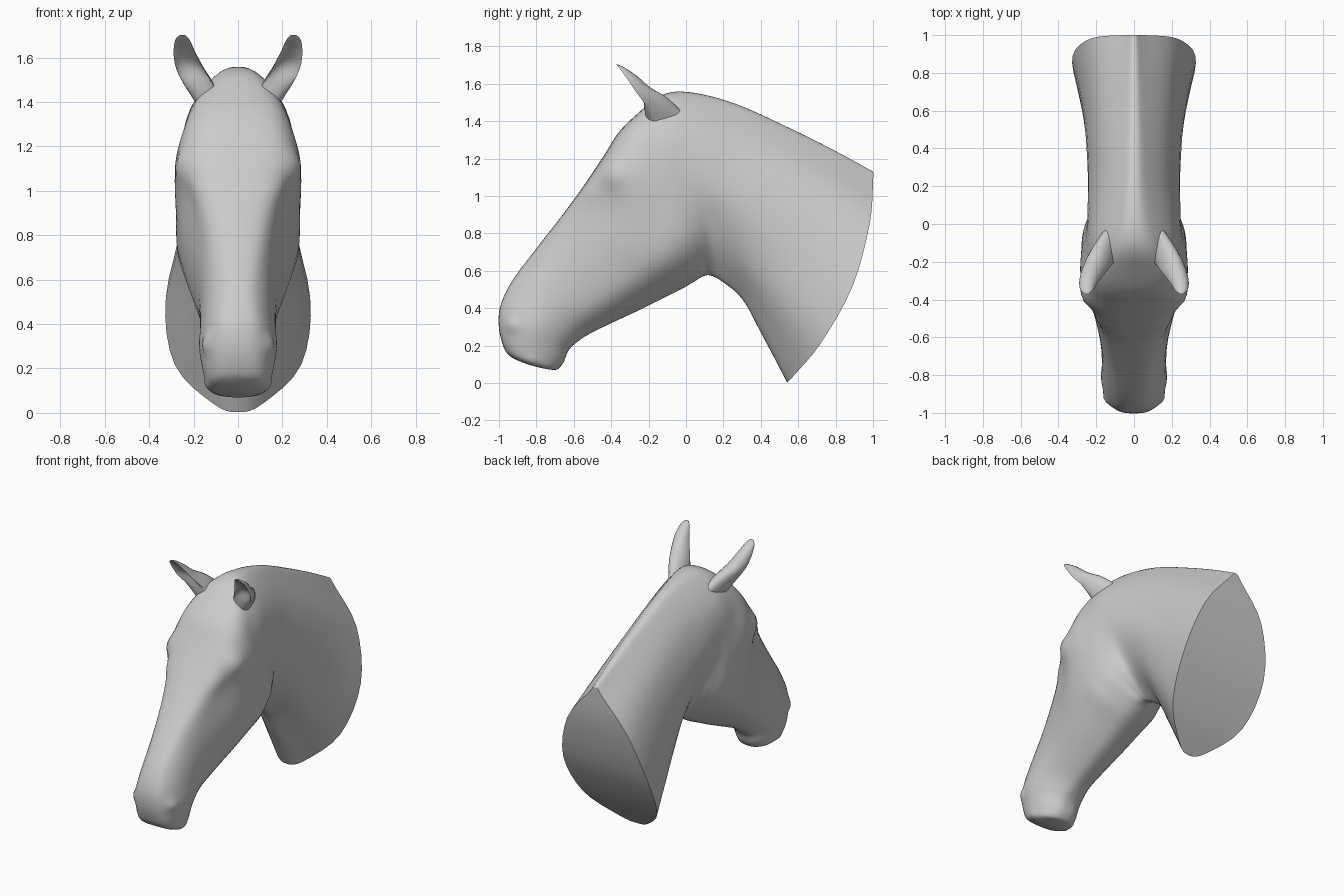
import bpy, bmesh, math
from mathutils import Vector

if "Cube" in bpy.data.objects:
    bpy.data.objects.remove(bpy.data.objects["Cube"])

LEVELS = (0.96, 0.78, 0.5, 0.22, 0.04)   # heights on a section where half-widths are given

# section: top y,z, bottom y,z, half-widths at LEVELS, outward bow
HEAD = [
    (-.93, .135, -.71, .07, .06, .09, .10, .075, .035, .01),
    (-.97, .18, -.685, .075, .08, .125, .135, .115, .06, .01),
    (-1.0, .29, -.655, .11, .085, .14, .16, .13, .07, 0),
    (-.993, .41, -.62, .185, .085, .145, .175, .14, .07, 0),
    (-.93, .545, -.53, .255, .08, .145, .17, .14, .065, 0),
    (-.80, .72, -.40, .32, .095, .155, .18, .165, .075, 0),
    (-.66, .90, -.25, .39, .125, .18, .215, .20, .085, 0),
    (-.54, 1.065, -.12, .455, .16, .215, .255, .23, .095, 0),
    (-.44, 1.215, -.02, .505, .19, .265, .275, .255, .105, 0),
    (-.36, 1.34, .04, .54, .19, .275, .28, .255, .105, 0),
    (-.26, 1.44, .09, .57, .175, .25, .27, .245, .10, 0),
]
NECK = [
    (-.13, 1.54, .13, .575, .12, .23, .25, .215, .07, 0),
    (.02, 1.555, .19, .545, .085, .205, .245, .165, .05, 0),
    (.26, 1.495, .30, .45, .065, .185, .245, .18, .06, 0),
    (.55, 1.365, .40, .27, .06, .195, .26, .22, .08, .04),
    (.80, 1.24, .48, .12, .055, .21, .29, .26, .10, .09),
    (1.0, 1.13, .54, .003, .05, .23, .325, .285, .11, .13),
]
# surface details: y, z, radius, push along x
DETAILS = [(-.40, 1.12, .075, .035), (-.52, 1.03, .06, -.015),
           (-.93, .31, .035, -.02), (-.83, .12, .03, -.01)]


def spline(pts, steps, closed):
    """Catmull-Rom curve through points."""
    n, out = len(pts), []
    get = (lambda i: pts[i % n]) if closed else (lambda i: pts[max(0, min(n - 1, i))])
    for i in range(n if closed else n - 1):
        a, b, c, d = (get(i + k) for k in (-1, 0, 1, 2))
        for s in range(steps):
            t = s / steps
            out.append(0.5 * (2 * b + (c - a) * t + (2 * a - 5 * b + 4 * c - d) * t * t
                              + (3 * b - a - 3 * c + d) * t ** 3))
    if not closed:
        out.append(pts[-1].copy())
    return out


def section(top_y, top_z, bot_y, bot_z, *rest):
    widths, bow = rest[:5], rest[5]
    top, bot = Vector((0, top_y, top_z)), Vector((0, bot_y, bot_z))
    ax = (top - bot).normalized()
    side = Vector((0, ax.z, -ax.y)) * (1 if top_y > -.9 else -1)

    def at(t, x):
        return bot.lerp(top, t) + side * bow * 4 * t * (1 - t) + Vector((x, 0, 0))
    half = [at(t, w) for t, w in zip(LEVELS, widths)]
    mirror = [Vector((-p.x, p.y, p.z)) for p in reversed(half)]
    return spline([top] + half + [bot] + mirror, 4, True)


def loft(name, rings, angle):
    """Skin rings and close both ends with rows of quads."""
    bm = bmesh.new()
    vs = [[bm.verts.new(p) for p in r] for r in rings]
    n = len(vs[0])
    for a, b in zip(vs, vs[1:]):
        for i in range(n):
            j = (i + 1) % n
            bm.faces.new((a[i], a[j], b[j], b[i]))
    for r in (vs[0], vs[-1]):
        for i in range(n // 2):
            quad = list(dict.fromkeys((r[i], r[i + 1], r[n - i - 1], r[(n - i) % n])))
            bm.faces.new(quad)
    bmesh.ops.recalc_face_normals(bm, faces=bm.faces)
    me = bpy.data.meshes.new(name)
    bm.to_mesh(me)
    bm.free()
    ob = bpy.data.objects.new(name, me)
    bpy.context.collection.objects.link(ob)
    bpy.ops.object.select_all(action='DESELECT')
    ob.select_set(True)
    bpy.context.view_layer.objects.active = ob
    bpy.ops.object.shade_smooth_by_angle(angle=math.radians(angle))
    return ob


def lengthwise(rings, steps):
    columns = [spline(list(c), steps, False) for c in zip(*rings)]
    return [list(r) for r in zip(*columns)]


# head and neck as one skin
rings = lengthwise([section(*s) for s in HEAD + NECK], 5)
for p in (p for r in rings for p in r):
    amount = min(1, abs(p.x) / .1)
    for y, z, rad, push in DETAILS:
        d2 = (p.y - y) ** 2 + (p.z - z) ** 2
        p.x += math.copysign(push * amount * math.exp(-d2 / rad ** 2), p.x)
loft("head_and_neck", rings, 50)

# ears: x, half-width, front y,z, back y,z, hollow
EAR = [
    (.12, .06, -.20, 1.36, .0, 1.43, .0),
    (.178, .066, -.255, 1.46, -.10, 1.525, .2),
    (.217, .062, -.295, 1.54, -.19, 1.58, .6),
    (.24, .050, -.33, 1.61, -.26, 1.64, .6),
    (.25, .033, -.362, 1.675, -.325, 1.685, .4),
    (.25, .012, -.372, 1.702, -.36, 1.702, .0),
]


def ear_ring(side, x, rx, fy, fz, by, bz, hollow):
    front, back = Vector((0, fy, fz)), Vector((0, by, bz))
    ring = []
    for k in range(20):
        a = math.tau * k / 20
        s = math.sin(a)
        v = .3 + .7 * s if s >= 0 else .3 + (hollow - .3) * -s
        ring.append(front.lerp(back, v) + Vector((side * (x + rx * math.cos(a)), 0, 0)))
    return ring


for side, name in ((1, "ear_left"), (-1, "ear_right")):
    loft(name, lengthwise([ear_ring(side, *e) for e in EAR], 4), 60)
